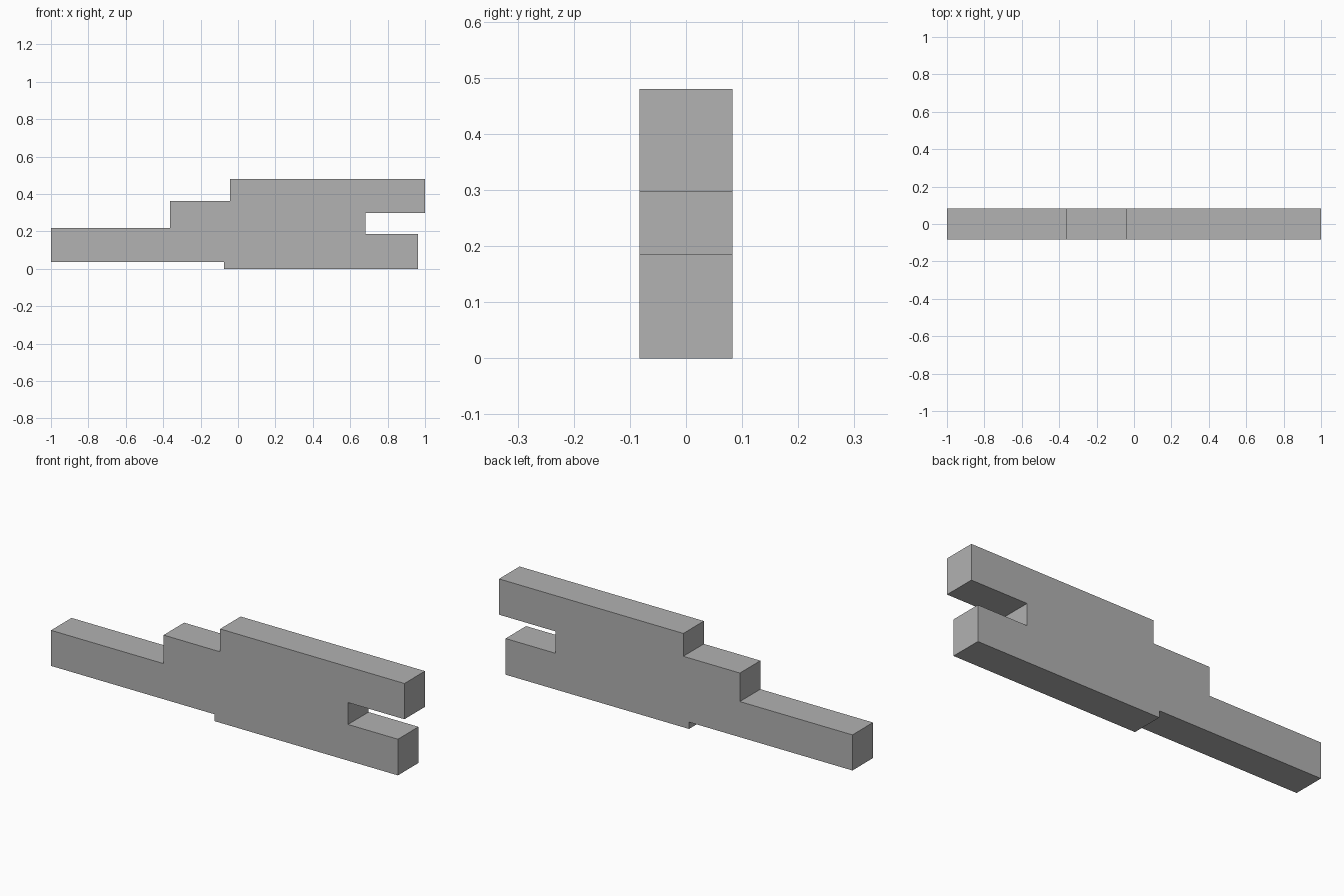
import bpy
import bmesh

if "Cube" in bpy.data.objects:
    bpy.data.objects.remove(bpy.data.objects["Cube"])

HALF_DEPTH = 0.083

# Stepped side profile (x, z), with a slot cut into the right end
profile = [
    (-1.0, 0.035), (-0.075, 0.035), (-0.075, 0.0), (0.963, 0.0),
    (0.963, 0.185), (0.681, 0.185), (0.681, 0.297), (1.0, 0.297),
    (1.0, 0.48), (-0.043, 0.48), (-0.043, 0.363), (-0.363, 0.363),
    (-0.363, 0.217), (-1.0, 0.217),
]

grey = bpy.data.materials.new("grey")
grey.diffuse_color = (0.445, 0.445, 0.445, 1.0)
grey.use_nodes = True
grey.node_tree.nodes["Principled BSDF"].inputs["Base Color"].default_value = grey.diffuse_color

# Front face, extruded to the back
bm = bmesh.new()
front = bm.faces.new([bm.verts.new((x, -HALF_DEPTH, z)) for x, z in profile])
result = bmesh.ops.extrude_face_region(bm, geom=[front], use_keep_orig=True)
back_verts = [g for g in result["geom"] if isinstance(g, bmesh.types.BMVert)]
bmesh.ops.translate(bm, verts=back_verts, vec=(0, 2 * HALF_DEPTH, 0))
bmesh.ops.recalc_face_normals(bm, faces=bm.faces)

mesh = bpy.data.meshes.new("stepped_body")
bm.to_mesh(mesh)
bm.free()
mesh.materials.append(grey)
body = bpy.data.objects.new("stepped_body", mesh)
bpy.context.collection.objects.link(body)
